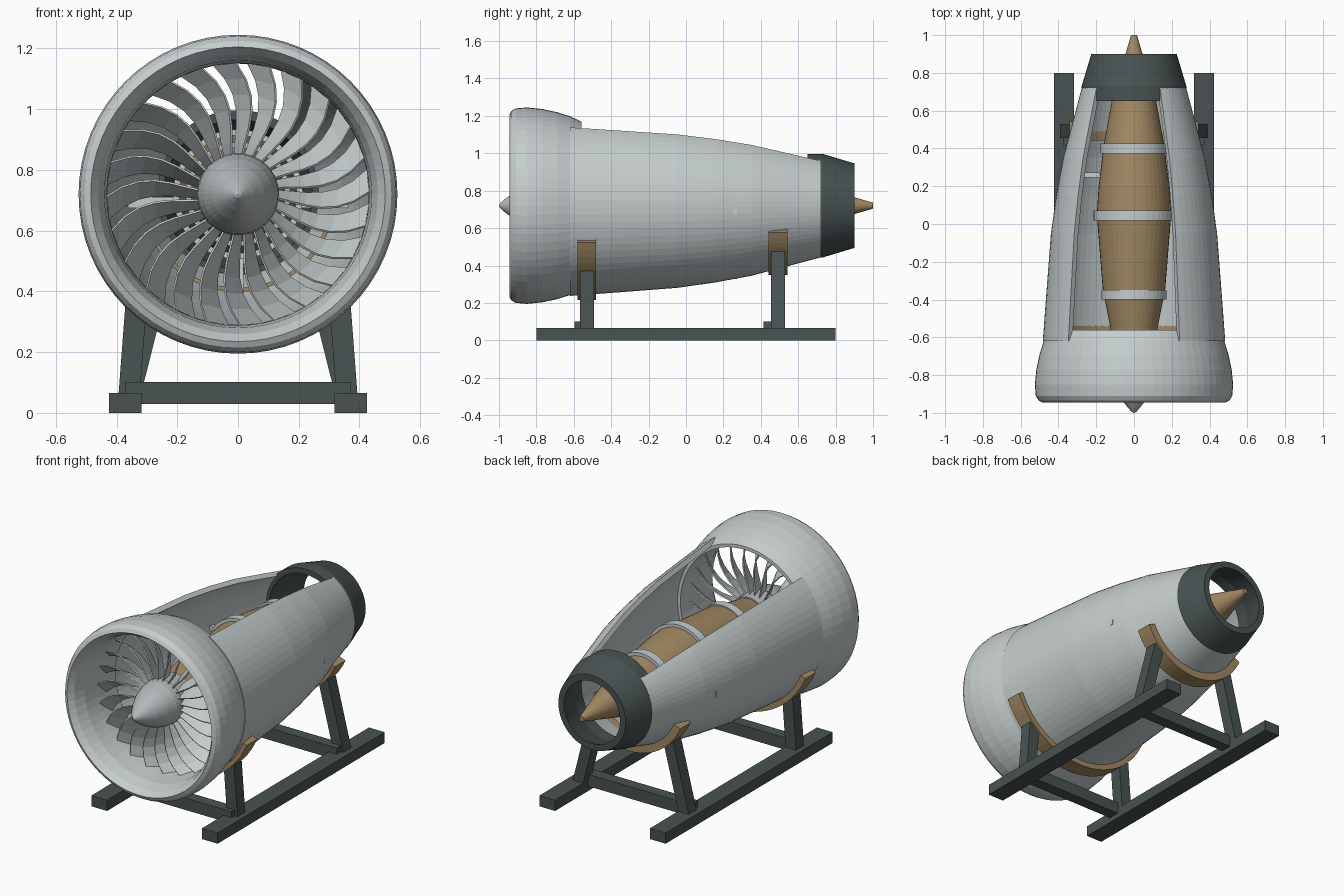
import bpy, bmesh
from math import sin, cos, radians, pi

if "Cube" in bpy.data.objects:
    bpy.data.objects.remove(bpy.data.objects["Cube"], do_unlink=True)

AXIS = 0.72  # height of the engine axis


def material(name, rgb):
    m = bpy.data.materials.new(name)
    m.use_nodes = True
    m.diffuse_color = (*rgb, 1)
    m.node_tree.nodes["Principled BSDF"].inputs["Base Color"].default_value = (*rgb, 1)
    return m


SHELL = material("light_grey", (0.56, 0.61, 0.61))
METAL = material("mid_grey", (0.45, 0.48, 0.49))
GOLD = material("bronze", (0.36, 0.25, 0.125))
DARK = material("dark_slate", (0.065, 0.085, 0.085))


def finish(name, bm, mat):
    bmesh.ops.remove_doubles(bm, verts=bm.verts, dist=1e-5)
    bmesh.ops.recalc_face_normals(bm, faces=bm.faces)
    me = bpy.data.meshes.new(name)
    bm.to_mesh(me)
    bm.free()
    me.materials.append(mat)
    ob = bpy.data.objects.new(name, me)
    bpy.context.collection.objects.link(ob)
    return ob


def polar(r, angle, y):
    return (r * cos(angle), y, AXIS + r * sin(angle))


def revolve(name, profile, mat, start=0, end=360, seg=64, loop=True):
    """Turn a (y, radius) profile about the engine axis."""
    bm = bmesh.new()
    full = end - start == 360
    rings = []
    for i in range(seg + 1):
        a = radians(start + (end - start) * i / seg)
        rings.append([bm.verts.new(polar(r, a, y)) for y, r in profile])
    n = len(profile)
    for a, b in zip(rings, rings[1:]):
        for j in range(n if loop else n - 1):
            k = (j + 1) % n
            quad = [a[j], a[k], b[k], b[j]]
            if profile[j][1] == 0:
                quad = quad[1:]
                quad = [a[j], a[k], b[k]]
            elif profile[k][1] == 0:
                quad = [a[j], a[k], b[j]]
            bm.faces.new(quad)
    if not full:
        bm.faces.new(rings[0])
        bm.faces.new(rings[-1])
    return finish(name, bm, mat)


def box(name, centre, size, mat, top_shift=0.0):
    """Box whose top may be shifted sideways in x."""
    bm = bmesh.new()
    bmesh.ops.create_cube(bm, size=1)
    for v in bm.verts:
        shift = top_shift if v.co.z > 0 else 0
        v.co = [c + p * s for c, p, s in zip(centre, v.co, size)]
        v.co.x += shift
    return finish(name, bm, mat)


# Intake case with rounded lip
revolve("intake_case", [
    (-0.945, 0.485), (-0.935, 0.505), (-0.91, 0.52), (-0.85, 0.525), (-0.77, 0.517),
    (-0.69, 0.5), (-0.62, 0.478), (-0.56, 0.45), (-0.56, 0.43), (-0.72, 0.432),
    (-0.84, 0.44), (-0.91, 0.46)], SHELL)

# Cowl, open along the top
outer = [(-0.62, 0.483), (-0.35, 0.463), (-0.05, 0.44), (0.15, 0.412),
         (0.35, 0.375), (0.55, 0.322), (0.73, 0.274)]
revolve("cowl", outer + [(y, r - 0.03) for y, r in reversed(outer)], SHELL, 136, 420, 56)

# Exhaust nozzle
revolve("exhaust_nozzle", [(0.65, 0.277), (0.73, 0.277), (0.9, 0.226),
                           (0.9, 0.188), (0.73, 0.24), (0.65, 0.245)], DARK)

# Core body, with bands and tail cone
revolve("core_body", [(-0.62, 0), (-0.62, 0.115), (-0.55, 0.125), (-0.35, 0.165), (0.05, 0.197),
                      (0.2, 0.187), (0.4, 0.163), (0.65, 0.118), (0.65, 0)],
        GOLD, seg=40, loop=False)
revolve("tail_cone", [(0.6, 0), (0.6, 0.118), (0.65, 0.115), (0.9, 0.045), (1.0, 0.016), (1.0, 0)],
        GOLD, seg=32, loop=False)
for i, (y, r) in enumerate([(-0.375, 0.172), (0.045, 0.214), (0.4, 0.178)]):
    revolve(f"core_band_{i + 1}", [(y - 0.026, r), (y + 0.026, r),
                                   (y + 0.026, r - 0.04), (y - 0.026, r - 0.04)], SHELL, seg=40)

# Core struts
for side, x in (("left", 0.285), ("right", -0.285)):
    box(f"core_strut_{side}", (x, 0.26, 0.693), (0.212, 0.025, 0.035), SHELL)
box("core_strut_lower", (0, 0.26, AXIS - 0.285), (0.035, 0.025, 0.212), SHELL)

# Spinner and hub
revolve("spinner", [(-1.0, 0), (-0.995, 0.012), (-0.975, 0.03), (-0.945, 0.053), (-0.89, 0.087),
                    (-0.83, 0.114), (-0.77, 0.131), (-0.72, 0.135), (-0.72, 0)],
        METAL, seg=40, loop=False)
revolve("fan_hub", [(-0.73, 0), (-0.73, 0.13), (-0.6, 0.125), (-0.6, 0)],
        METAL, seg=40, loop=False)

# Fan blades: twisted and swept, thin plates
BLADES, STEPS = 24, 7
bm = bmesh.new()
for b in range(BLADES):
    base = 2 * pi * b / BLADES
    rows = []
    for i in range(STEPS):
        t = i / (STEPS - 1)
        r = 0.12 + 0.312 * t
        mid = base - 0.1 * sin(pi * t) + 0.1 * t * t
        wide = (0.024 + 0.05 * t) / 2
        deep = 0.05 - 0.01 * t
        row = []
        for side, thick in ((-1, -1), (1, -1), (1, 1), (-1, 1)):
            off = side * wide + thick * 0.003
            row.append(bm.verts.new(polar(r, mid + off / r, -0.69 + side * deep - thick * 0.002)))
        rows.append(row)
    for p, q in zip(rows, rows[1:]):
        for j in range(4):
            k = (j + 1) % 4
            bm.faces.new((p[j], p[k], q[k], q[j]))
    bm.faces.new(rows[0])
    bm.faces.new(rows[-1])
finish("fan_blades", bm, SHELL)

# Stand: saddles, legs and cross beams at each end
for end, y, r_in, r_out, top_x, top_z, beam_y in (
        ("front", -0.53, 0.447, 0.505, 0.335, 0.37, -0.56),
        ("rear", 0.492, 0.308, 0.37, 0.25, 0.475, 0.45)):
    revolve(f"{end}_saddle", [(y - 0.05, r_out), (y + 0.05, r_out),
                              (y + 0.05, r_in), (y - 0.05, r_in)], GOLD, 203, 337, 28)
    for side, s in (("left", 1), ("right", -1)):
        box(f"{end}_leg_{side}", (s * 0.36, y, (0.04 + top_z) / 2),
            (0.07, 0.075, top_z - 0.04), DARK, s * (top_x - 0.36))
    box(f"{end}_cross_beam", (0, beam_y, 0.066), (0.745, 0.07, 0.072), DARK)

# Skids
for side, s in (("left", 1), ("right", -1)):
    box(f"skid_{side}", (s * 0.371, 0, 0.0325), (0.106, 1.6, 0.065), DARK)
